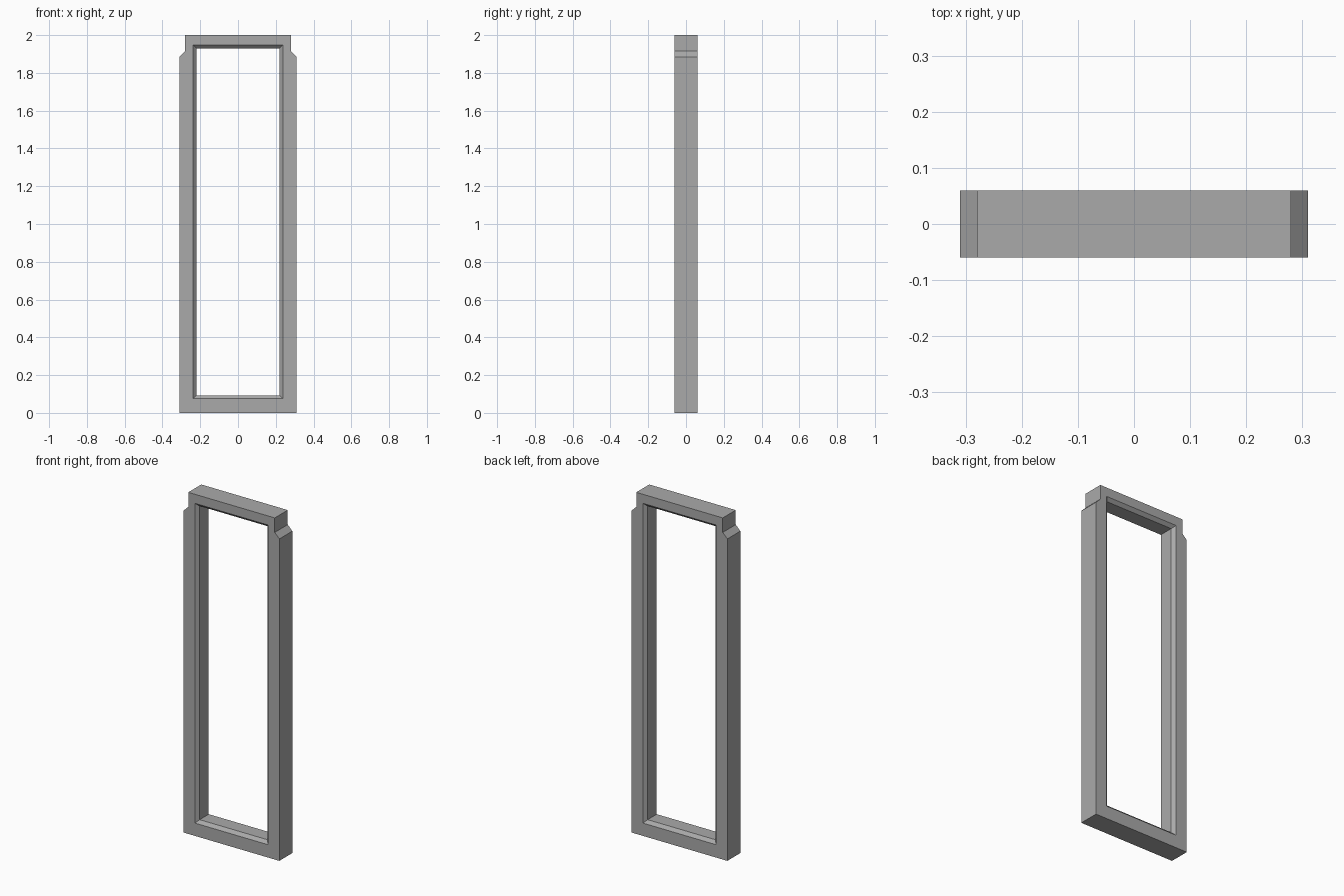
import bpy
import bmesh

cube = bpy.data.objects.get("Cube")
if cube:
    bpy.data.objects.remove(cube, do_unlink=True)

HALF_W, HALF_D, HEIGHT = 0.31, 0.06, 2.0
NECK, SHOULDER_LOW, SHOULDER_HIGH = 0.28, 1.885, 1.915
BEVEL = 0.018

# Outer outline, anticlockwise from the bottom left
right_side = [(HALF_W, 0), (HALF_W, SHOULDER_LOW), (NECK, SHOULDER_HIGH), (NECK, HEIGHT)]
outline = right_side + [(-x, z) for x, z in reversed(right_side)]


def opening(inset):
    """Corners of the opening, in the same order as the outline."""
    w, low, high = 0.237 - inset, 0.075 + inset, 1.947 - inset
    return [(w, low), (w, high), (-w, high), (-w, low)]


bm = bmesh.new()


def ring(points, y):
    return [bm.verts.new((x, y, z)) for x, z in points]


def loft(rings):
    """Join matching rings with quads."""
    for a, b in zip(rings, rings[1:]):
        for i in range(len(a)):
            j = (i + 1) % len(a)
            bm.faces.new((a[i], a[j], b[j], b[i]))


# Outer walls
outer = [ring(outline, y) for y in (-HALF_D, HALF_D)]
loft(outer)

# Opening with bevelled edges at front and back
inner = [ring(opening(inset), y) for inset, y in (
    (0, -HALF_D), (BEVEL, BEVEL - HALF_D), (BEVEL, HALF_D - BEVEL), (0, HALF_D))]
loft(inner)

# Front and back faces: two stiles, top rail, bottom rail
for o, h in ((outer[0], inner[0]), (outer[1], inner[3])):
    bm.faces.new((o[0], o[1], o[2], h[1], h[0]))
    bm.faces.new((o[2], o[3], o[4], o[5], h[2], h[1]))
    bm.faces.new((o[5], o[6], o[7], h[3], h[2]))
    bm.faces.new((o[7], o[0], h[0], h[3]))

bmesh.ops.recalc_face_normals(bm, faces=bm.faces)
mesh = bpy.data.meshes.new("door_frame")
bm.to_mesh(mesh)
bm.free()
frame = bpy.data.objects.new("door_frame", mesh)
bpy.context.collection.objects.link(frame)

# Plain grey finish
grey = bpy.data.materials.new("grey")
grey.use_nodes = True
colour = (0.4, 0.4, 0.4, 1)
grey.diffuse_color = colour
grey.node_tree.nodes["Principled BSDF"].inputs["Base Color"].default_value = colour
mesh.materials.append(grey)
